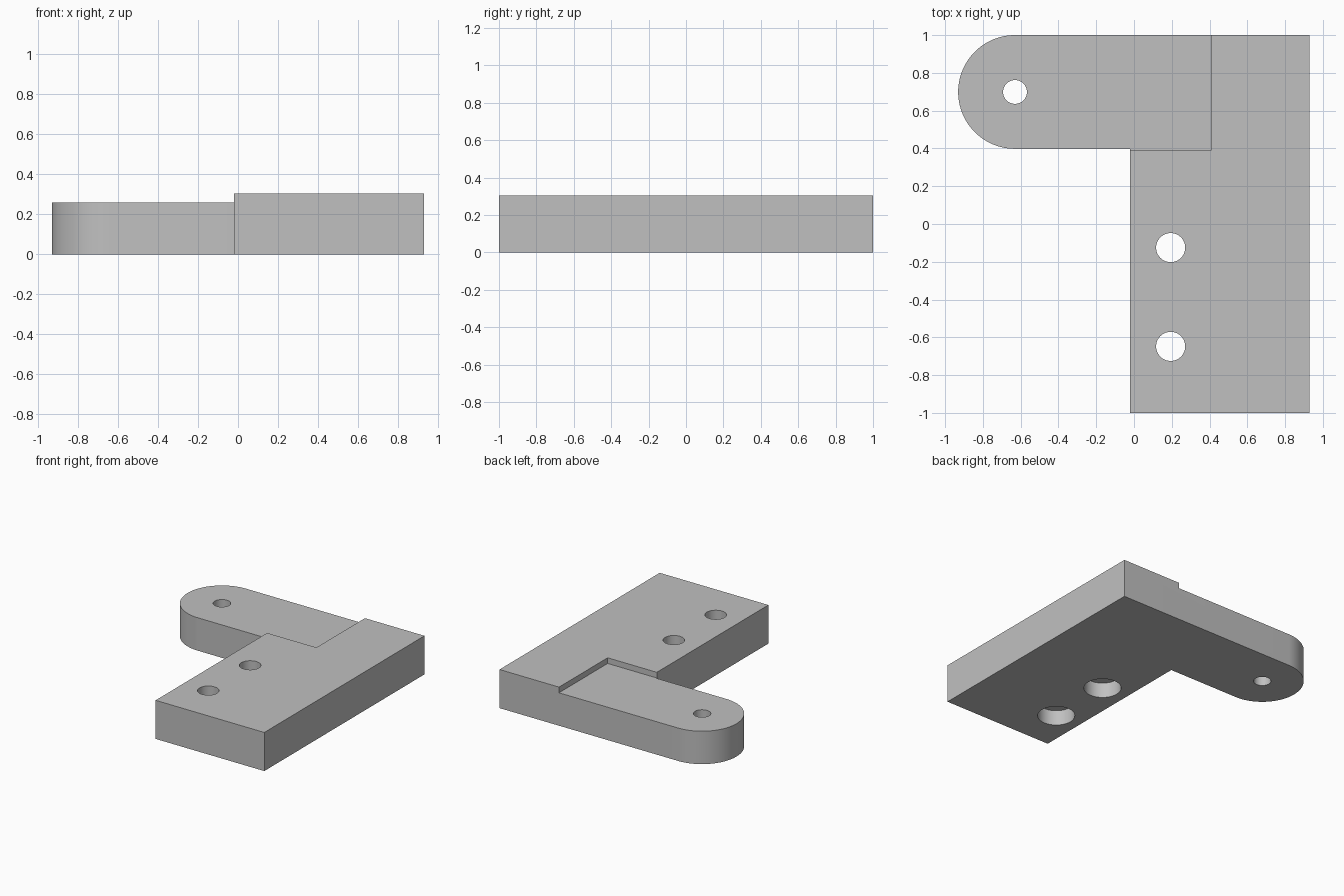
import bpy, bmesh, math
from mathutils import Matrix

cube = bpy.data.objects.get("Cube")
if cube:
    bpy.data.objects.remove(cube, do_unlink=True)

PLATE_LEFT, RIGHT, BACK, FRONT = -0.02, 0.93, 1.0, -1.0
PLATE_TOP, ARM_TOP = 0.305, 0.26
ARM_X, ARM_Y, ARM_R = -0.63, 0.699, 0.301

grey = bpy.data.materials.new("light grey")
grey.use_nodes = True
colour = (0.53, 0.53, 0.53, 1)
grey.diffuse_color = colour
grey.node_tree.nodes["Principled BSDF"].inputs["Base Color"].default_value = colour


def add_object(name, bm):
    bmesh.ops.recalc_face_normals(bm, faces=bm.faces)
    mesh = bpy.data.meshes.new(name)
    bm.to_mesh(mesh)
    bm.free()
    mesh.materials.append(grey)
    obj = bpy.data.objects.new(name, mesh)
    bpy.context.collection.objects.link(obj)
    return obj


def extrude(name, outline, z0, z1):
    bm = bmesh.new()
    face = bm.faces.new([bm.verts.new((x, y, z0)) for x, y in outline])
    grown = bmesh.ops.extrude_face_region(bm, geom=[face])
    top = [v for v in grown["geom"] if isinstance(v, bmesh.types.BMVert)]
    bmesh.ops.translate(bm, verts=top, vec=(0, 0, z1 - z0))
    return add_object(name, bm)


def cylinder(name, x, y, radius, z0, z1):
    bm = bmesh.new()
    bmesh.ops.create_cone(bm, cap_ends=True, segments=64, radius1=radius,
                          radius2=radius, depth=z1 - z0,
                          matrix=Matrix.Translation((x, y, (z0 + z1) / 2)))
    return add_object(name, bm)


def cut(body, cutter):
    cutter.hide_render = True
    mod = body.modifiers.new(cutter.name, 'BOOLEAN')
    mod.operation, mod.solver, mod.object = 'DIFFERENCE', 'EXACT', cutter
    bpy.context.view_layer.objects.active = body
    bpy.ops.object.modifier_apply(modifier=mod.name)
    bpy.data.objects.remove(cutter, do_unlink=True)


# L-shaped bracket: rectangular plate joined to a round-ended arm
steps = 48
round_end = []
for i in range(steps + 1):
    a = math.pi / 2 + math.pi * i / steps
    round_end.append((ARM_X + ARM_R * math.cos(a), ARM_Y + ARM_R * math.sin(a)))
outline = round_end + [(PLATE_LEFT, ARM_Y - ARM_R), (PLATE_LEFT, FRONT),
                       (RIGHT, FRONT), (RIGHT, BACK)]
bracket = extrude("bracket", outline, 0, PLATE_TOP)

# Lowered arm surface, running into a shallow pocket in the plate
pocket = [(-1.2, 0.393), (0.41, 0.393), (0.41, 1.2), (-1.2, 1.2)]
cut(bracket, extrude("pocket_cutter", pocket, ARM_TOP, 0.5))

# Pivot hole in the arm
cut(bracket, cylinder("pivot_hole", ARM_X, ARM_Y, 0.063, -0.1, 0.5))

# Bolt holes, counterbored from below
for y in (-0.125, -0.648):
    cut(bracket, cylinder("bolt_hole", 0.194, y, 0.077, -0.1, 0.5))
    cut(bracket, cylinder("counterbore", 0.194, y, 0.135, -0.1, 0.12))

# Smooth curved walls, sharp edges
bpy.ops.object.select_all(action='DESELECT')
bracket.select_set(True)
bpy.context.view_layer.objects.active = bracket
bpy.ops.object.shade_smooth_by_angle(angle=math.radians(30))
